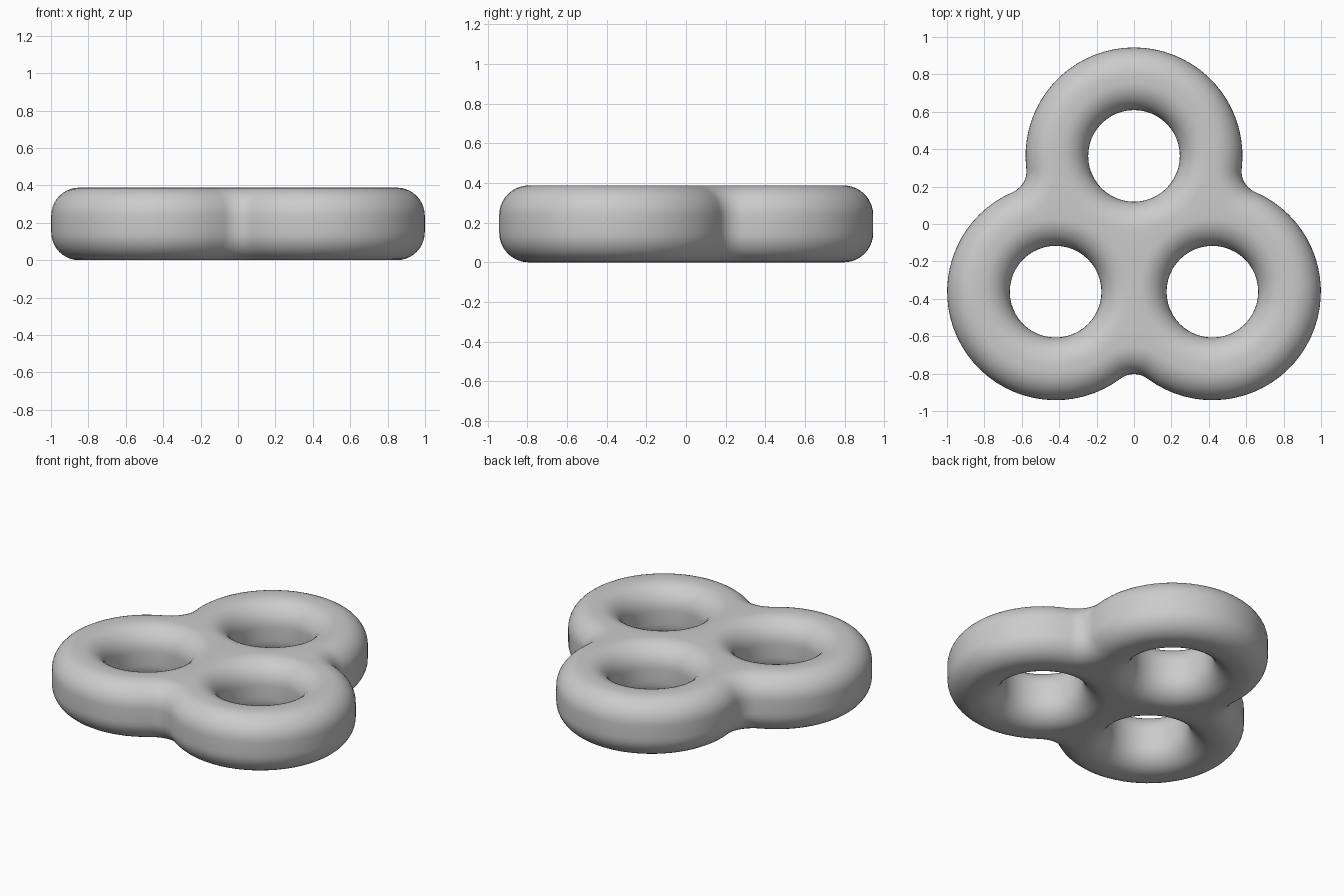
import bpy, bmesh, math
from mathutils import Vector

if "Cube" in bpy.data.objects:
    bpy.data.objects.remove(bpy.data.objects["Cube"])

R, HOLE, FILLET = 0.58, 0.245, 0.12    # lobe radius, hole radius, waist fillet
H, BEVEL, SPREAD = 0.388, 0.15, 0.484  # thickness, edge rounding, lobe distance
ORIGIN = Vector((0, -0.12))
LOBES = [math.radians(a) for a in (90, 210, 330)]


def polar(centre, radius, angle):
    return centre + Vector((math.cos(angle), math.sin(angle))) * radius


half = SPREAD * math.sin(math.radians(60))
tilt = math.acos(half / (R + FILLET))
span = math.radians(150) - tilt
fillet_dist = SPREAD / 2 + math.sqrt((R + FILLET) ** 2 - half ** 2)


def outline(d):
    """Three-lobed outline, inset by d."""
    pts = []
    for a in LOBES:
        c = polar(ORIGIN, SPREAD, a)
        pts += [polar(c, R - d, a - span + 2 * span * i / 36) for i in range(37)]
        f = polar(ORIGIN, fillet_dist, a + math.radians(60))
        start = a + span + math.pi
        sweep = 2 * span - math.radians(120)
        pts += [polar(f, FILLET + d, start - sweep * i / 10) for i in range(1, 10)]
    return pts


def hole(a):
    c = polar(ORIGIN, SPREAD, a)
    return lambda d: [polar(c, HOLE + d, -2 * math.pi * i / 48) for i in range(48)]


# Rounded wall profile as (inset, height)
quarter = [(BEVEL * (1 - math.sin(t)), BEVEL * (1 - math.cos(t)))
           for t in (math.pi / 2 * i / 10 for i in range(11))]
profile = quarter + [(d, H - z) for d, z in reversed(quarter)]

bm = bmesh.new()
caps = ([], [])
for loop in [outline] + [hole(a) for a in LOBES]:
    # Walls of the outside and of each hole
    rings = [[bm.verts.new((p.x, p.y, z)) for p in loop(d)] for d, z in profile]
    n = len(rings[0])
    for lo, hi in zip(rings, rings[1:]):
        for i in range(n):
            j = (i + 1) % n
            bm.faces.new((lo[i], lo[j], hi[j], hi[i]))
    for cap, ring in zip(caps, (rings[0], rings[-1])):
        cap += [bm.edges.get((ring[i], ring[(i + 1) % n])) for i in range(n)]

# Flat top and bottom with the holes left open
for cap, nz in zip(caps, (-1, 1)):
    bmesh.ops.triangle_fill(bm, edges=cap, use_beauty=True, normal=(0, 0, nz))
bmesh.ops.recalc_face_normals(bm, faces=bm.faces)
for f in bm.faces:
    f.smooth = True

mesh = bpy.data.meshes.new("three_hole_body")
bm.to_mesh(mesh)
bm.free()
body = bpy.data.objects.new("three_hole_body", mesh)
bpy.context.collection.objects.link(body)
